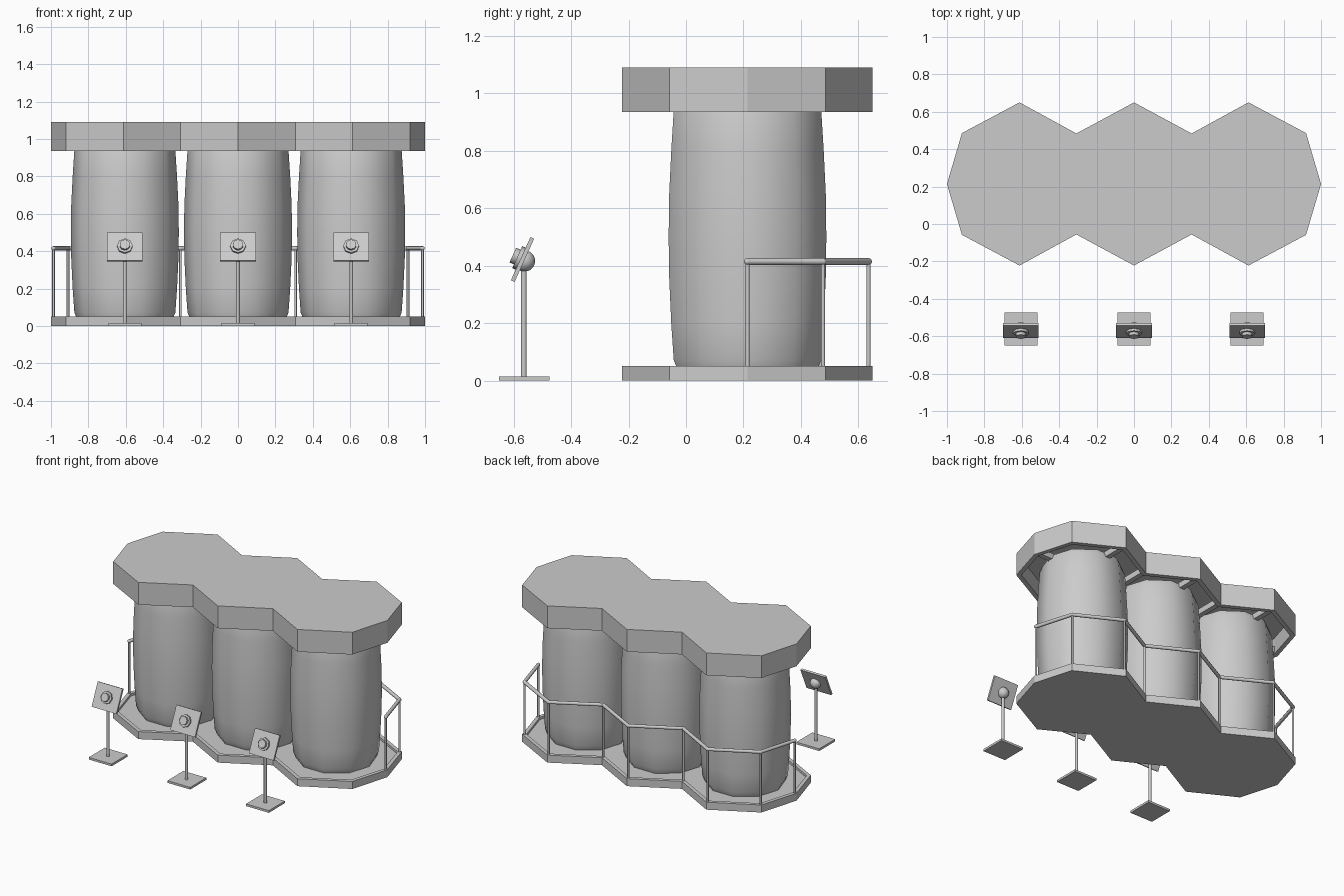
import bpy, bmesh, math
from mathutils import Vector, Matrix

if "Cube" in bpy.data.objects:
    bpy.data.objects.remove(bpy.data.objects["Cube"])

CY = 0.214            # centre line of the barrels
XS = (-0.605, 0, 0.605)

# plan outline: right half mirrored to the left, counter-clockwise
back = [(1, 0), (0.92, 0.272), (0.612, 0.436), (0.308, 0.27), (0, 0.436),
        (-0.308, 0.27), (-0.612, 0.436), (-0.92, 0.272), (-1, 0)]
OUT = [Vector((x, y + CY)) for x, y in back] + \
      [Vector((x, CY - y)) for x, y in back[-2:0:-1]]


def inset(pts, d):
    """Offset a closed outline inwards with mitred corners."""
    res = []
    for i, p in enumerate(pts):
        a = (p - pts[i - 1]).normalized()
        b = (pts[(i + 1) % len(pts)] - p).normalized()
        na, nb = Vector((-a.y, a.x)), Vector((-b.y, b.x))
        res.append(p + (na + nb) * d / (1 + na.dot(nb)))
    return res


def finish(name, bm, smooth=None):
    bmesh.ops.recalc_face_normals(bm, faces=bm.faces)
    me = bpy.data.meshes.new(name)
    bm.to_mesh(me)
    bm.free()
    ob = bpy.data.objects.new(name, me)
    bpy.context.collection.objects.link(ob)
    if smooth:
        bpy.ops.object.select_all(action='DESELECT')
        ob.select_set(True)
        bpy.context.view_layer.objects.active = ob
        bpy.ops.object.shade_smooth_by_angle(angle=math.radians(smooth))
    return ob


def loft(name, rings, smooth=None):
    """Skin a stack of rings and cap both ends."""
    bm = bmesh.new()
    vs = [[bm.verts.new(p) for p in r] for r in rings]
    n = len(vs[0])
    for a, b in zip(vs, vs[1:]):
        for i in range(n):
            j = (i + 1) % n
            bm.faces.new((a[i], a[j], b[j], b[i]))
    bm.faces.new(vs[0])
    bm.faces.new(vs[-1])
    return finish(name, bm, smooth)


def tray(name, z_flat, z_rim, z_recess, wall):
    inner = inset(OUT, wall)
    loft(name, [[(*p, z) for p in pts] for pts, z in
                ((OUT, z_flat), (OUT, z_rim), (inner, z_rim), (inner, z_recess))])


def rod(name, p, q, r, sides=8):
    p, q = Vector(p), Vector(q)
    d = q - p
    bm = bmesh.new()
    m = Matrix.Translation((p + q) / 2) @ d.to_track_quat('Z', 'Y').to_matrix().to_4x4()
    bmesh.ops.create_cone(bm, cap_ends=True, segments=sides, radius1=r,
                          radius2=r, depth=d.length, matrix=m)
    return finish(name, bm, 50)


def box(name, c, size, tilt=0):
    bm = bmesh.new()
    m = Matrix.Translation(c) @ Matrix.Rotation(tilt, 4, 'X') @ Matrix.Diagonal((*size, 1))
    bmesh.ops.create_cube(bm, size=1, matrix=m)
    return finish(name, bm)


def ball(name, c, r):
    bm = bmesh.new()
    bmesh.ops.create_uvsphere(bm, u_segments=16, v_segments=10, radius=r,
                              matrix=Matrix.Translation(c))
    return finish(name, bm, 60)


# floor tray and hollow roof
tray("floor_tray", 0, 0.052, 0.036, 0.025)
tray("roof", 1.09, 0.935, 1.05, 0.03)

# barrels
profile = [(0.255, 0.036), (0.270, 0.072), (0.279, 0.2), (0.287, 0.37), (0.2885, 0.5),
           (0.287, 0.64), (0.279, 0.8), (0.270, 0.94), (0.255, 0.98)]
for x in XS:
    loft("barrel", [[(x + r * math.cos(i * math.pi / 5), CY + r * math.sin(i * math.pi / 5), z)
                     for i in range(10)] for r, z in profile], 40)

# roof support beams
box("long_beam", (0, CY, 0.965), (1.94, 0.035, 0.04))
for x, half in ((-0.61, 0.41), (-0.308, 0.25), (0, 0.41), (0.308, 0.25), (0.61, 0.41)):
    box("cross_beam", (x, CY, 0.965), (0.035, 2 * half, 0.04))

# back railing
path = inset(OUT, 0.013)[:9]
for p in path:
    rod("rail_post", (*p, 0.04), (*p, 0.415), 0.007)
    ball("rail_joint", (*p, 0.415), 0.0118)
for p, q in zip(path, path[1:]):
    rod("top_rail", (*p, 0.415), (*q, 0.415), 0.012)

# tilted display stands in front
TILT = math.radians(-24.3)
up = Vector((0, math.sin(-TILT), math.cos(TILT)))
out = Vector((0, -math.cos(TILT), math.sin(-TILT)))
for x in XS:
    box("stand_base", (x, -0.5625, 0.0075), (0.176, 0.176, 0.015))
    rod("stand_post", (x, -0.5645, 0.012), (x, -0.5645, 0.4), 0.01, 10)
    ball("stand_ball", (x, -0.562, 0.417), 0.037)
    c = Vector((x, -0.569, 0.422))
    box("panel", c, (0.19, 0.014, 0.165), TILT)
    rod("knob_collar", c, c + out * 0.02, 0.042, 8)
    rod("knob", c, c + out * 0.037, 0.028, 10)
